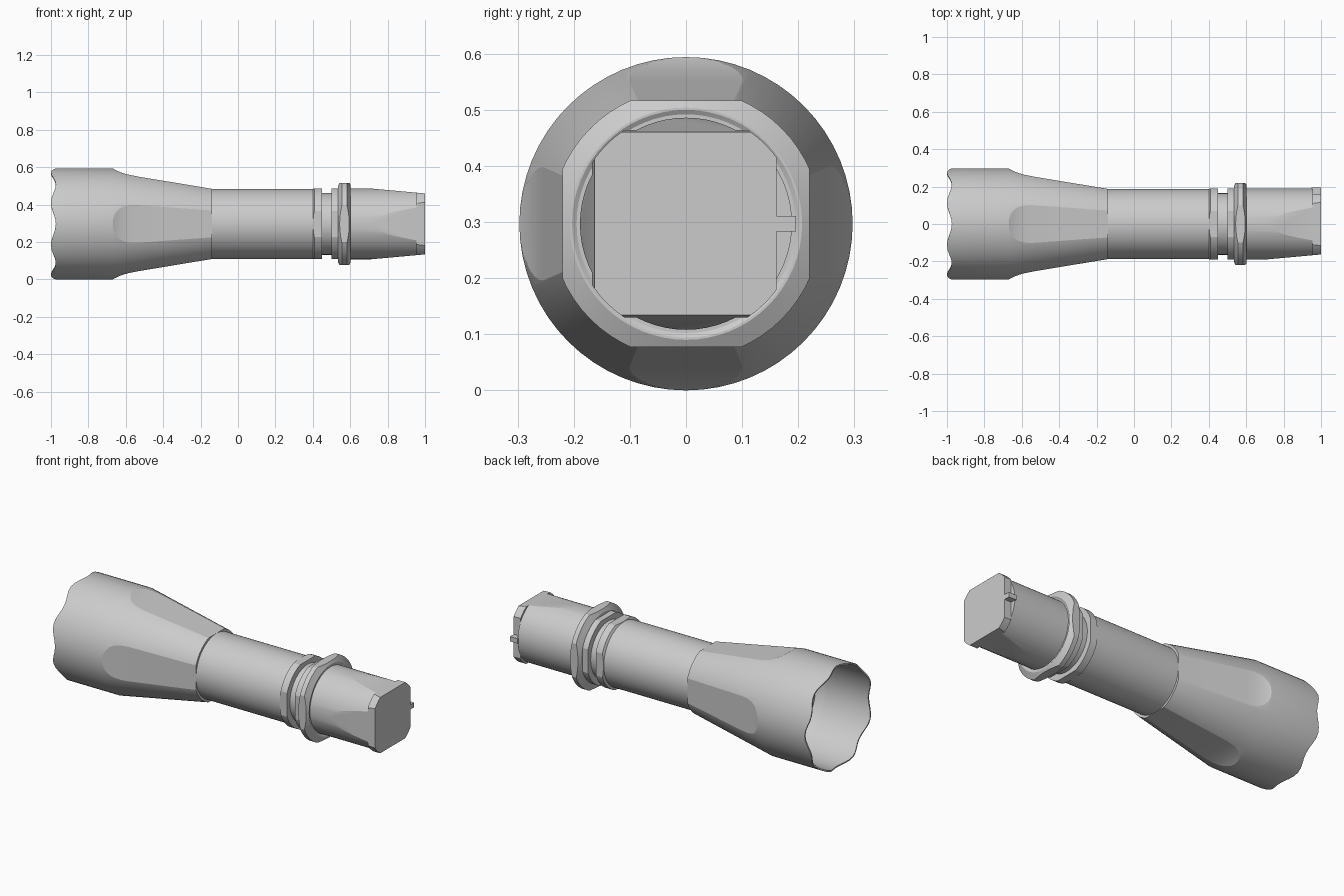
import bpy, bmesh, math
from mathutils import Matrix

AXIS_Z = 0.297
SEGS = 64

old = bpy.data.objects.get("Cube")
if old:
    bpy.data.objects.remove(old, do_unlink=True)

grey = bpy.data.materials.new("light_grey_metal")
grey.use_nodes = True
colour = (0.6, 0.6, 0.6, 1)
grey.diffuse_color = colour
grey.node_tree.nodes["Principled BSDF"].inputs["Base Color"].default_value = colour


def make_object(name, bm):
    bmesh.ops.recalc_face_normals(bm, faces=bm.faces)
    mesh = bpy.data.meshes.new(name)
    bm.to_mesh(mesh)
    bm.free()
    obj = bpy.data.objects.new(name, mesh)
    obj.location.z = AXIS_Z
    mesh.materials.append(grey)
    bpy.context.collection.objects.link(obj)
    return obj


def revolve(name, profile, scallop=0.0):
    """Turn an (x, radius) profile about the x axis and cap both ends."""
    bm = bmesh.new()
    rings = []
    for x, r in profile:
        ring = []
        for i in range(SEGS):
            a = math.tau * i / SEGS
            dip = scallop * (1 + math.cos(8 * a)) / 2 if x == -1 else 0
            ring.append(bm.verts.new((x + dip, r * math.sin(a), r * math.cos(a))))
        rings.append(ring)
    for a, b in zip(rings, rings[1:]):
        for i in range(SEGS):
            j = (i + 1) % SEGS
            bm.faces.new((a[i], a[j], b[j], b[i]))
    bm.faces.new(rings[0])
    bm.faces.new(rings[-1])
    return make_object(name, bm)


def cut_sides(obj, floor, sides):
    """Mill flats: remove all above an (x, distance) line on the given sides."""
    outline = floor + [(floor[-1][0], 0.5), (floor[0][0], 0.5)]
    for side in sides:
        bm = bmesh.new()
        face = bm.faces.new([bm.verts.new((x, -0.4, d)) for x, d in outline])
        ext = bmesh.ops.extrude_face_region(bm, geom=[face])
        moved = [v for v in ext["geom"] if isinstance(v, bmesh.types.BMVert)]
        bmesh.ops.translate(bm, verts=moved, vec=(0, 0.8, 0))
        bm.transform(Matrix.Rotation(side * math.pi / 2, 4, 'X'))
        cutter = make_object("flat_cutter", bm)
        cutter.hide_render = True
        mod = obj.modifiers.new("flat", 'BOOLEAN')
        mod.operation = 'DIFFERENCE'
        mod.solver = 'EXACT'
        mod.object = cutter
        bpy.context.view_layer.update()
        graph = bpy.context.evaluated_depsgraph_get()
        result = bpy.data.meshes.new_from_object(obj.evaluated_get(graph))
        obj.modifiers.clear()
        obj.data = result
        bpy.data.objects.remove(cutter, do_unlink=True)


TOP, FRONT, BOTTOM, BACK = range(4)
ALL = (TOP, FRONT, BOTTOM, BACK)

# Hollow lamp head with a scalloped mouth and four scooped flats
head = revolve("lamp_head", [(-0.65, 0.27), (-0.7, 0.285), (-1, 0.289), (-1, 0.297),
                             (-0.67, 0.297), (-0.14, 0.201)], scallop=0.026)
cut_sides(head, [(-0.68, 0.303), (-0.66, 0.291), (-0.635, 0.279), (-0.61, 0.270),
                 (-0.58, 0.262), (-0.54, 0.254), (-0.1, 0.181)], ALL)

# Grip tube with two flatted collars either side of a groove
tube = revolve("grip_tube", [(-0.16, 0.187), (0.40, 0.187), (0.408, 0.201), (0.45, 0.201),
                             (0.45, 0.165), (0.50, 0.165), (0.50, 0.201), (0.55, 0.201)])
cut_sides(tube, [(0.39, 0.1885), (0.56, 0.1885)], ALL)

# Chamfered guard ring
ring = revolve("guard_ring", [(0.535, 0.204), (0.555, 0.241), (0.583, 0.241),
                              (0.602, 0.207), (0.602, 0.203), (0.597, 0.195), (0.597, 0.18)])
cut_sides(ring, [(0.5, 0.22), (0.65, 0.22)], ALL)

# Tail tube: tapered flats on three sides, a short notch at the back
tail = revolve("tail_tube", [(0.57, 0.189), (0.955, 0.189), (0.955, 0.2), (1.0, 0.2)])
cut_sides(tail, [(0.68, 0.192), (1.05, 0.1585)], (TOP, FRONT, BOTTOM))
cut_sides(tail, [(0.955, 0.161), (1.05, 0.161)], (BACK,))

# Small tab in the notch
bm = bmesh.new()
bmesh.ops.create_cube(bm, size=1)
bm.transform(Matrix.Translation((0.975, 0.173, 0)) @ Matrix.Diagonal((0.05, 0.046, 0.028, 1)))
tab = make_object("tail_tab", bm)

# Smooth round surfaces, keep the milled edges sharp
bpy.ops.object.select_all(action='DESELECT')
for part in (head, tube, ring, tail):
    part.select_set(True)
bpy.context.view_layer.objects.active = head
bpy.ops.object.shade_smooth_by_angle(angle=math.radians(14))
